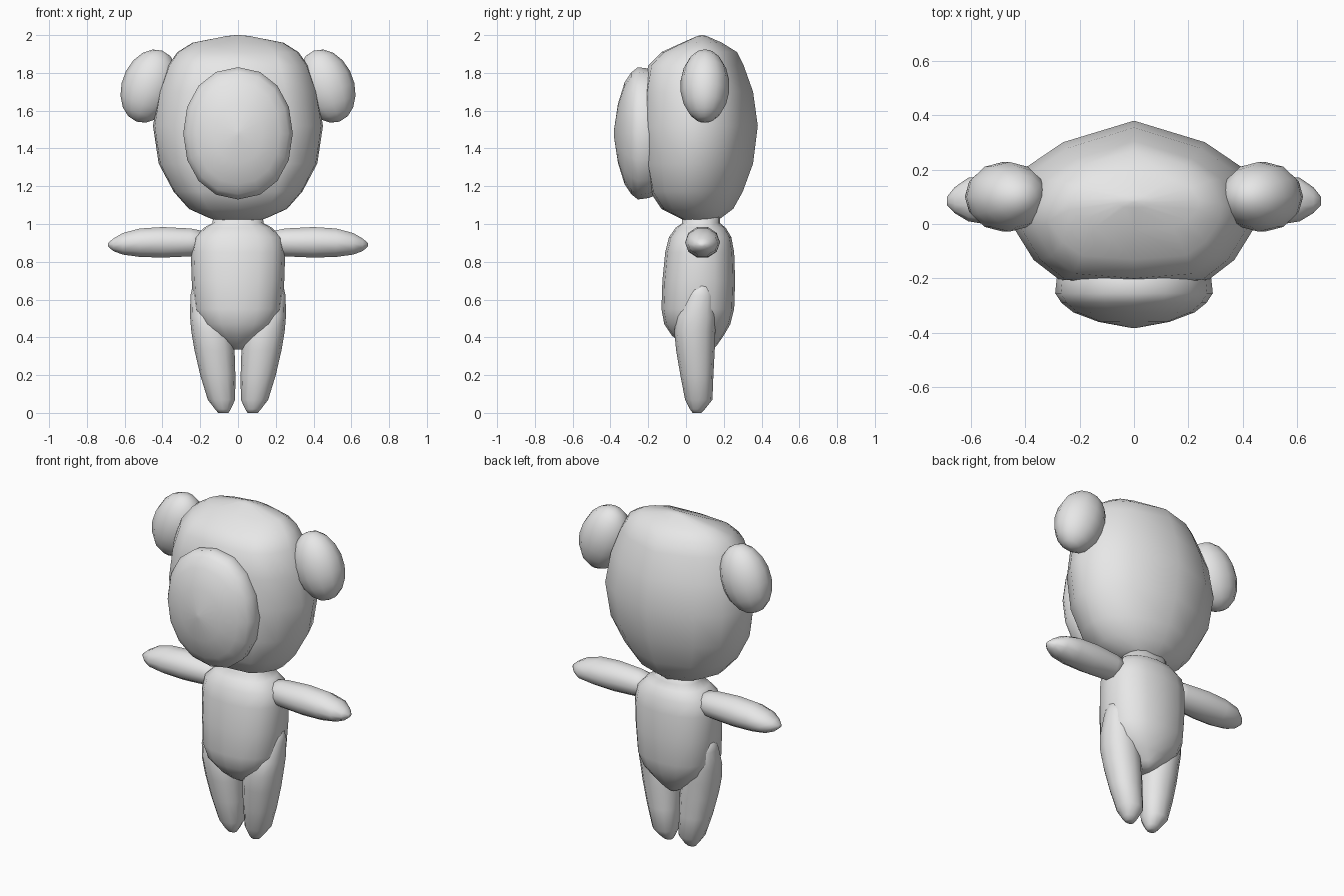
import bpy, bmesh, math

cube = bpy.data.objects.get("Cube")
if cube:
    bpy.data.objects.remove(cube, do_unlink=True)

grey = bpy.data.materials.new("plain grey")
grey.use_nodes = True
grey.diffuse_color = (0.8, 0.8, 0.8, 1)
grey.node_tree.nodes["Principled BSDF"].inputs["Base Color"].default_value = (0.8, 0.8, 0.8, 1)


def finish(name, bm):
    bmesh.ops.recalc_face_normals(bm, faces=bm.faces)
    for f in bm.faces:
        f.smooth = True
    mesh = bpy.data.meshes.new(name)
    bm.to_mesh(mesh)
    bm.free()
    mesh.materials.append(grey)
    ob = bpy.data.objects.new(name, mesh)
    bpy.context.collection.objects.link(ob)
    return ob


def round_plan(n, power=1.0):
    """Unit outline; a power below one makes it squarer."""
    out = []
    for i in range(n):
        a = 2 * math.pi * i / n
        c, s = math.cos(a), math.sin(a)
        out.append((math.copysign(abs(c) ** power, c), math.copysign(abs(s) ** power, s)))
    return out


def loft(name, axis, rings, plan, side=1):
    """Each ring is (position on axis, u min, u max, v min, v max)."""
    bm = bmesh.new()
    loops = []
    for t, u0, u1, v0, v1 in rings:
        loop = []
        for pu, pv in plan:
            u = (u0 + u1) / 2 + pu * (u1 - u0) / 2
            v = (v0 + v1) / 2 + pv * (v1 - v0) / 2
            x, y, z = {"x": (t, u, v), "y": (u, t, v), "z": (u, v, t)}[axis]
            loop.append(bm.verts.new((x * side, y, z)))
        loops.append(loop)
    n = len(plan)
    for a, b in zip(loops, loops[1:]):
        for i in range(n):
            j = (i + 1) % n
            bm.faces.new((a[i], a[j], b[j], b[i]))
    # Close both ends with a fan
    for loop in (loops[0], loops[-1]):
        cap = bm.faces.new(loop)
        bmesh.ops.poke(bm, faces=[cap])
    return finish(name, bm)


# Head: pointed at the back, flattened where the muzzle sits
half = [(0, 1), (.58, .74), (.87, .45), (1, .02), (.98, -.3), (.82, -.68), (.6, -.93), (0, -1)]
head_plan = half + [(-u, v) for u, v in reversed(half[1:-1])]
head_rings = [(z, -w, w, front, back) for z, w, front, back in [
    (1.02, .12, -.01, .17), (1.035, .16, -.04, .19), (1.08, .26, -.13, .25),
    (1.17, .34, -.19, .3), (1.32, .42, -.22, .355), (1.52, .45, -.23, .38),
    (1.7, .42, -.225, .355), (1.84, .37, -.2, .305), (1.91, .32, -.13, .27),
    (1.96, .24, -.02, .19), (1.995, .06, .06, .11), (2.0, .01, .08, .09)]]
loft("head", "z", head_rings, head_plan)

# Muzzle: a domed oval disc
muzzle_rings = [(y, -.29 * s, .29 * s, 1.48 - .35 * s, 1.48 + .35 * s) for y, s in [
    (-.1, .88), (-.2, .98), (-.255, 1), (-.29, .92), (-.325, .77), (-.36, .45), (-.382, .04)]]
loft("muzzle", "y", muzzle_rings, round_plan(16, .95))

# Body, with the neck reaching into the head
body_rings = [(z, -w, w, front, back) for z, w, front, back in [
    (.335, .03, .02, .14), (.36, .07, -.02, .165), (.41, .14, -.075, .2),
    (.47, .2, -.115, .235), (.55, .235, -.13, .255), (.7, .245, -.125, .26),
    (.85, .25, -.11, .255), (.93, .235, -.09, .24), (.98, .18, -.055, .21),
    (1.005, .135, -.02, .18), (1.06, .13, -.02, .18)]]
loft("body", "z", body_rings, round_plan(16, .85))

# Limbs and ears on both sides
arm_rings = [(.16, .02, .155, .85, .96), (.25, .005, .17, .825, .98),
             (.4, -.005, .18, .818, .988), (.52, -.005, .18, .822, .98),
             (.61, .01, .17, .835, .955), (.66, .04, .135, .855, .925),
             (.688, .07, .1, .88, .9)]
leg_rings = [(0, .05, .105, .035, .08), (.02, .038, .122, .02, .1),
             (.07, .015, .16, -.005, .14), (.2, .014, .2, -.03, .145),
             (.33, .018, .23, -.052, .152), (.43, .03, .247, -.062, .155),
             (.51, .06, .254, -.05, .16), (.62, .11, .252, 0, .15),
             (.7, .16, .235, .04, .12)]
for label, side in (("left", 1), ("right", -1)):
    loft(label + "_arm", "x", arm_rings, round_plan(10), side)
    loft(label + "_leg", "z", leg_rings, round_plan(12, .92), side)
    bm = bmesh.new()
    bmesh.ops.create_uvsphere(bm, u_segments=12, v_segments=9, radius=1)
    ear = finish(label + "_ear", bm)
    ear.scale = (.145, .13, .2)
    ear.rotation_euler = (0, math.radians(-20 * side), 0)
    ear.location = (.47 * side, .1, 1.73)
